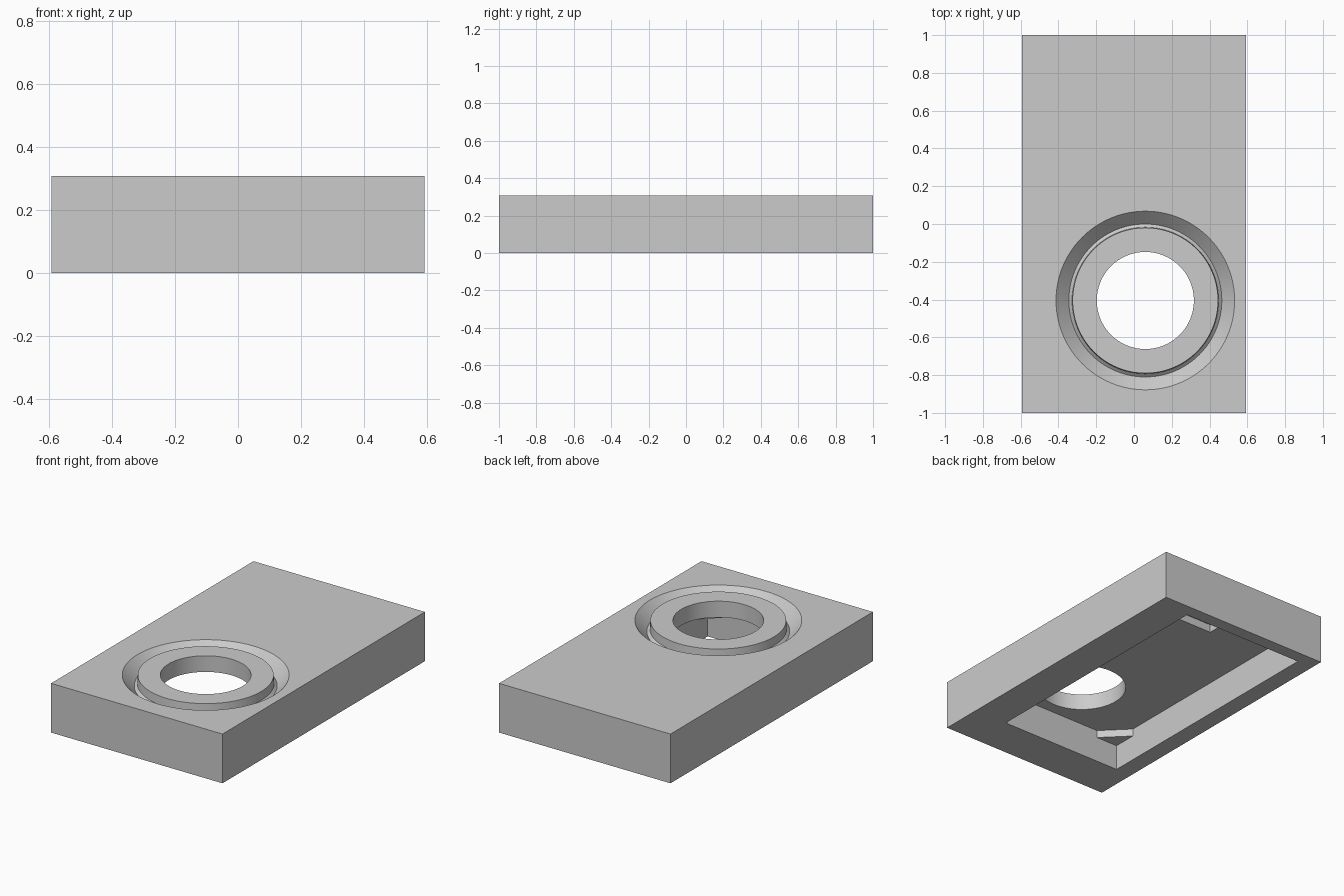
import bpy, bmesh, math
from mathutils import Vector

cube = bpy.data.objects.get("Cube")
if cube:
    bpy.data.objects.remove(cube, do_unlink=True)

WIDTH, LENGTH, HEIGHT = 1.186, 2.0, 0.308
CEILING = 0.207
LEFT, RIGHT, FRONT, BACK = 0.365, -0.483, -0.735, 0.92   # cavity walls
DIAL = Vector((0.06, -0.405, 0))

grey = bpy.data.materials.new("plain_grey")
grey.use_nodes = True
grey.diffuse_color = (0.6, 0.6, 0.6, 1)
grey.node_tree.nodes["Principled BSDF"].inputs["Base Color"].default_value = (0.6, 0.6, 0.6, 1)


def make_object(name, bm):
    bmesh.ops.recalc_face_normals(bm, faces=bm.faces)
    mesh = bpy.data.meshes.new(name)
    bm.to_mesh(mesh)
    bm.free()
    mesh.materials.append(grey)
    obj = bpy.data.objects.new(name, mesh)
    bpy.context.collection.objects.link(obj)
    return obj


def prism(name, outline, bottom, top):
    bm = bmesh.new()
    face = bm.faces.new([bm.verts.new((x, y, bottom)) for x, y in outline])
    raised = bmesh.ops.extrude_face_region(bm, geom=[face])["geom"]
    verts = [v for v in raised if isinstance(v, bmesh.types.BMVert)]
    bmesh.ops.translate(bm, verts=verts, vec=(0, 0, top - bottom))
    return make_object(name, bm)


def block(name, x0, x1, y0, y1, bottom, top):
    return prism(name, [(x0, y0), (x1, y0), (x1, y1), (x0, y1)], bottom, top)


def circle(radius, steps=96):
    angles = [math.tau * i / steps for i in range(steps)]
    return [(DIAL.x + radius * math.cos(a), DIAL.y + radius * math.sin(a)) for a in angles]


def lathe(name, profile):
    bm = bmesh.new()
    rings = [[bm.verts.new((x, y, z)) for x, y in circle(r)] for r, z in profile]
    for a, b in zip(rings, rings[1:] + rings[:1]):
        for i in range(len(a)):
            j = (i + 1) % len(a)
            bm.faces.new((a[i], a[j], b[j], b[i]))
    return make_object(name, bm)


def cut(target, cutter):
    cutter.hide_render = True
    mod = target.modifiers.new("cut", 'BOOLEAN')
    mod.operation, mod.solver, mod.object = 'DIFFERENCE', 'EXACT', cutter
    bpy.context.view_layer.objects.active = target
    bpy.ops.object.modifier_apply(modifier=mod.name)
    bpy.data.objects.remove(cutter, do_unlink=True)


# Case: a slab hollowed from below
case = block("case", -WIDTH / 2, WIDTH / 2, -LENGTH / 2, LENGTH / 2, 0, HEIGHT)
cut(case, block("cavity_cutter", RIGHT, LEFT, FRONT, BACK, -0.1, CEILING))

# Shallow pocket in the cavity ceiling
cut(case, block("pocket_cutter", -0.10, 0.22, 0.577, 0.88, CEILING - 0.05, CEILING + 0.05))

# Round opening and the bevelled groove that leaves a raised ring around it
cut(case, prism("opening_cutter", circle(0.257), 0.1, 0.5))
groove = [(0.385, 0.36), (0.385, HEIGHT), (0.388, 0.255),
          (0.405, 0.24), (0.473, HEIGHT), (0.473, 0.36)]
cut(case, lathe("groove_cutter", groove))

# Triangular pads in the cavity corners, sunk slightly into the walls
LEG, SINK = 0.15, 0.01
for side, x, sx in (("left", LEFT, 1), ("right", RIGHT, -1)):
    for end, y, sy in (("front", FRONT, -1), ("back", BACK, 1)):
        outer = (x + sx * SINK, y + sy * SINK)
        along_x = (x - sx * (LEG + SINK), outer[1])
        along_y = (outer[0], y - sy * (LEG + SINK))
        prism(f"{end}_{side}_corner_pad", [outer, along_x, along_y], 0.16, CEILING + SINK)

# Smooth the round walls, keep edges crisp
bpy.ops.object.select_all(action='DESELECT')
case.select_set(True)
bpy.context.view_layer.objects.active = case
bpy.ops.object.shade_smooth_by_angle(angle=math.radians(25))
